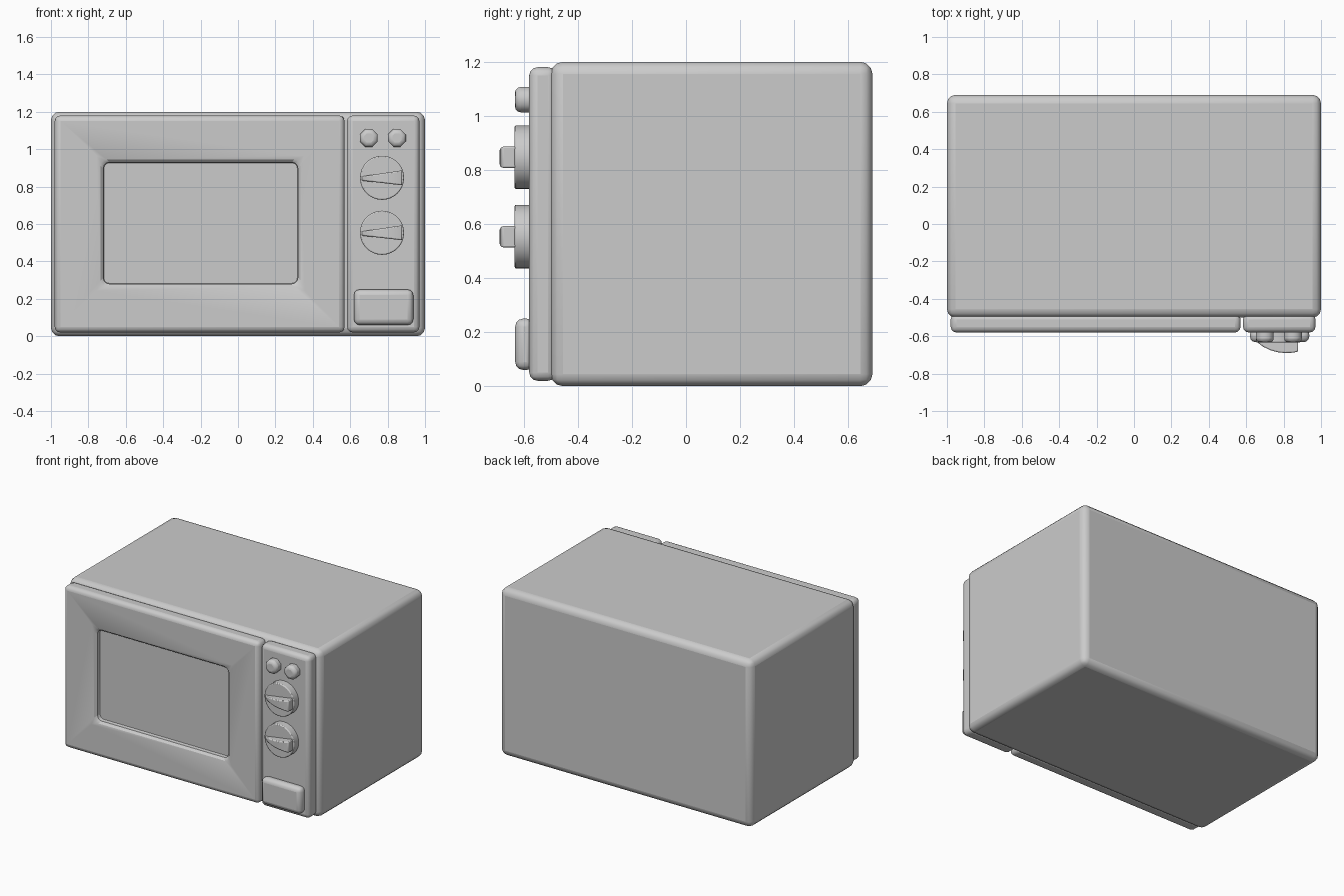
import bpy, bmesh, math
from mathutils import Matrix

if "Cube" in bpy.data.objects:
    bpy.data.objects.remove(bpy.data.objects["Cube"])


def finish(name, bm, bevel=0.0, segments=2, angle=40):
    """Turn a bmesh into a smooth-shaded object with an optional bevel."""
    bmesh.ops.recalc_face_normals(bm, faces=bm.faces)
    me = bpy.data.meshes.new(name)
    bm.to_mesh(me)
    bm.free()
    ob = bpy.data.objects.new(name, me)
    bpy.context.collection.objects.link(ob)
    if bevel:
        mod = ob.modifiers.new("bevel", 'BEVEL')
        mod.width = bevel
        mod.segments = segments
        mod.limit_method = 'ANGLE'
        mod.angle_limit = math.radians(50)
    bpy.ops.object.select_all(action='DESELECT')
    ob.select_set(True)
    bpy.context.view_layer.objects.active = ob
    bpy.ops.object.shade_smooth_by_angle(angle=math.radians(angle))
    return ob


def box(name, x0, x1, y0, y1, z0, z1, bevel, segments=2):
    bm = bmesh.new()
    bmesh.ops.create_cube(bm, size=1)
    for v in bm.verts:
        v.co = ((x0 + x1) / 2 + v.co.x * (x1 - x0),
                (y0 + y1) / 2 + v.co.y * (y1 - y0),
                (z0 + z1) / 2 + v.co.z * (z1 - z0))
    return finish(name, bm, bevel, segments)


def disc(name, x, z, y0, y1, r, sides, bevel, segments, turn=0.0, angle=40):
    """Cylinder whose axis runs along y."""
    bm = bmesh.new()
    m = (Matrix.Translation((x, (y0 + y1) / 2, z))
         @ Matrix.Rotation(math.pi / 2, 4, 'X') @ Matrix.Rotation(turn, 4, 'Z'))
    bmesh.ops.create_cone(bm, cap_ends=True, segments=sides, radius1=r, radius2=r,
                          depth=y1 - y0, matrix=m)
    return finish(name, bm, bevel, segments, angle)


# Main casing
box("casing", -1, 1, -0.50, 0.69, 0, 1.2, 0.045, 3)

# Door: rectangular loops lofted from the back edge to the recessed window rim
bm = bmesh.new()
loops = []
for x0, x1, z0, z1, y in [(-0.98, 0.57, 0.02, 1.18, -0.48),
                          (-0.98, 0.57, 0.02, 1.18, -0.58),
                          (-0.735, 0.335, 0.265, 0.945, -0.58),
                          (-0.72, 0.32, 0.28, 0.93, -0.565),
                          (-0.72, 0.32, 0.28, 0.93, -0.52)]:
    loops.append([bm.verts.new(c) for c in
                  ((x0, y, z0), (x1, y, z0), (x1, y, z1), (x0, y, z1))])
for a, b in zip(loops, loops[1:]):
    for i in range(4):
        j = (i + 1) % 4
        bm.faces.new((a[i], a[j], b[j], b[i]))
bm.faces.new(loops[0])
bm.faces.new(loops[-1])
finish("door", bm, 0.03, 3)

# Window pane with rounded corners
box("window_pane", -0.725, 0.325, -0.54, -0.51, 0.275, 0.935, 0.005)

# Control panel and opening button
box("control_panel", 0.583, 0.97, -0.58, -0.48, 0.02, 1.18, 0.03, 3)
box("open_button", 0.62, 0.937, -0.632, -0.56, 0.06, 0.25, 0.03, 3)

# Indicator buttons
for i, x in enumerate((0.70, 0.85)):
    disc(f"round_button_{i + 1}", x, 1.06, -0.633, -0.56, 0.051, 8, 0.022, 3,
         math.pi / 8, 60)

# Dials, each with a tapered curved grip
for i, z in enumerate((0.847, 0.553)):
    disc(f"dial_{i + 1}", 0.77, z, -0.634, -0.57, 0.118, 32, 0.006, 2)
    bm = bmesh.new()
    profile = [(0.66, -0.633), (0.69, -0.656), (0.73, -0.675), (0.77, -0.686),
               (0.81, -0.69), (0.85, -0.688), (0.878, -0.682)]
    rings = []
    for x, y in profile:
        t = (x - 0.66) / 0.218
        h = 0.011 + 0.029 * t
        c = z - 0.004 * (1 - t)
        rings.append([bm.verts.new(p) for p in
                      ((x, -0.62, c - h), (x, y, c - h), (x, y, c + h), (x, -0.62, c + h))])
    for a, b in zip(rings, rings[1:]):
        for k in range(4):
            m = (k + 1) % 4
            bm.faces.new((a[k], a[m], b[m], b[k]))
    bm.faces.new(rings[0])
    bm.faces.new(rings[-1])
    finish(f"dial_grip_{i + 1}", bm, 0.008, 2)
